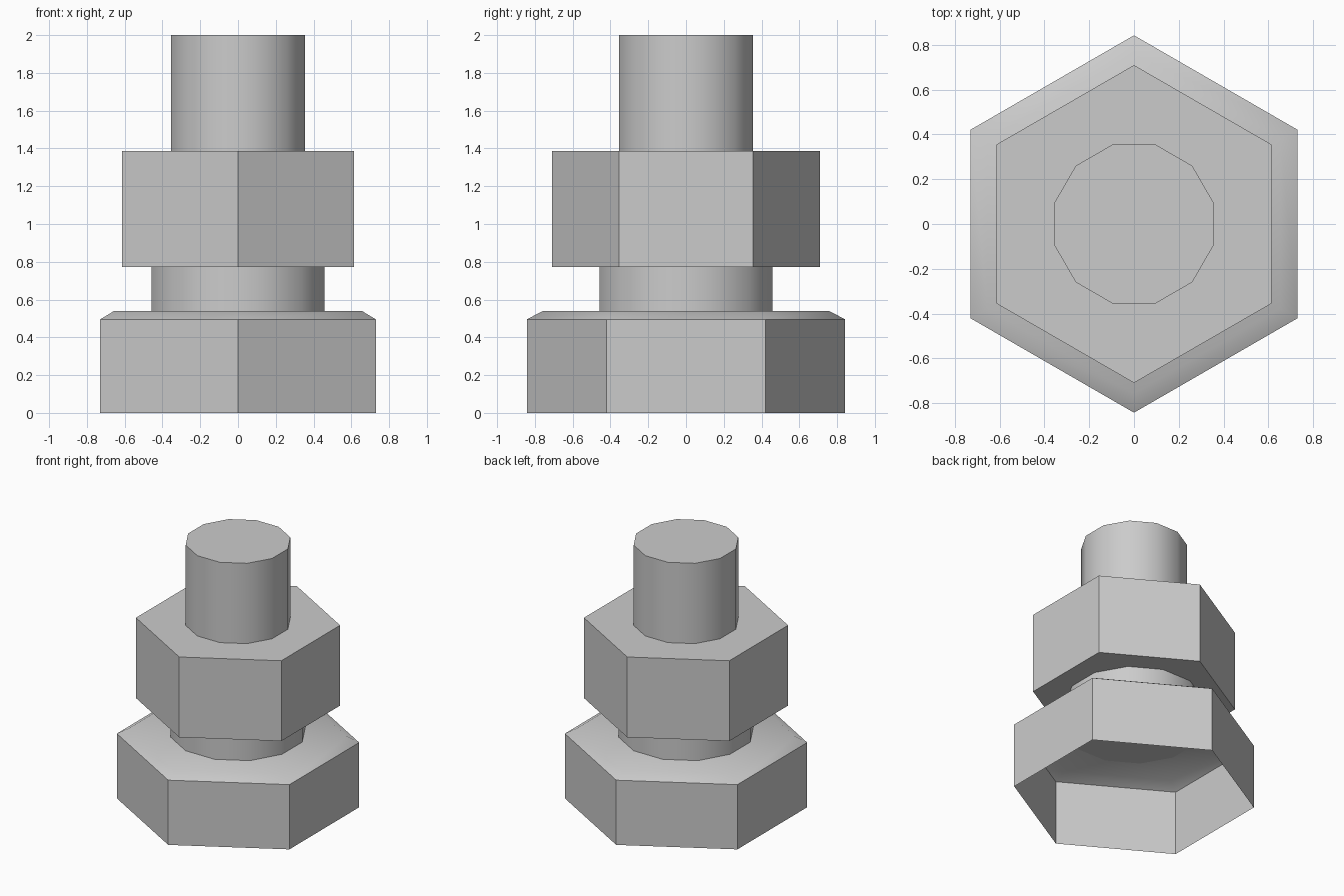
import bpy
import bmesh
from math import radians, sin, cos

cube = bpy.data.objects.get("Cube")
if cube:
    bpy.data.objects.remove(cube)

# Single grey metal
steel = bpy.data.materials.new("grey_steel")
steel.use_nodes = True
steel.diffuse_color = (0.6, 0.6, 0.6, 1)
steel.node_tree.nodes["Principled BSDF"].inputs["Base Color"].default_value = (0.6, 0.6, 0.6, 1)


def prism(name, sides, turn, profile, open_bottom=False):
    """Stack polygon rings given as (corner radius, height), capped at the top."""
    bm = bmesh.new()
    rings = []
    for radius, z in profile:
        angles = [radians(turn + 360 * i / sides) for i in range(sides)]
        rings.append([bm.verts.new((radius * cos(a), radius * sin(a), z)) for a in angles])
    for low, high in zip(rings, rings[1:]):
        for i in range(sides):
            j = (i + 1) % sides
            bm.faces.new((low[i], low[j], high[j], high[i]))
    bm.faces.new(rings[-1])
    if not open_bottom:
        bm.faces.new(rings[0][::-1])
    mesh = bpy.data.meshes.new(name)
    bm.to_mesh(mesh)
    bm.free()
    mesh.materials.append(steel)
    obj = bpy.data.objects.new(name, mesh)
    bpy.context.collection.objects.link(obj)
    bpy.ops.object.select_all(action="DESELECT")
    obj.select_set(True)
    bpy.context.view_layer.objects.active = obj
    bpy.ops.object.shade_smooth_by_angle(angle=radians(40))
    return obj


# Hollow bolt head: thin hexagonal shell, open underneath, chamfered on top
prism("bolt_head", 6, 30, [(0.843, 0), (0.843, 0.495), (0.757, 0.54)], open_bottom=True)

# Twelve-sided collar between head and nut
prism("collar", 12, 15, [(0.474, 0.54), (0.474, 0.772)])

# Hexagonal nut
prism("nut", 6, 30, [(0.71, 0.772), (0.71, 1.386)])

# Twelve-sided shaft
prism("shaft", 12, 15, [(0.368, 1.386), (0.368, 2)])
